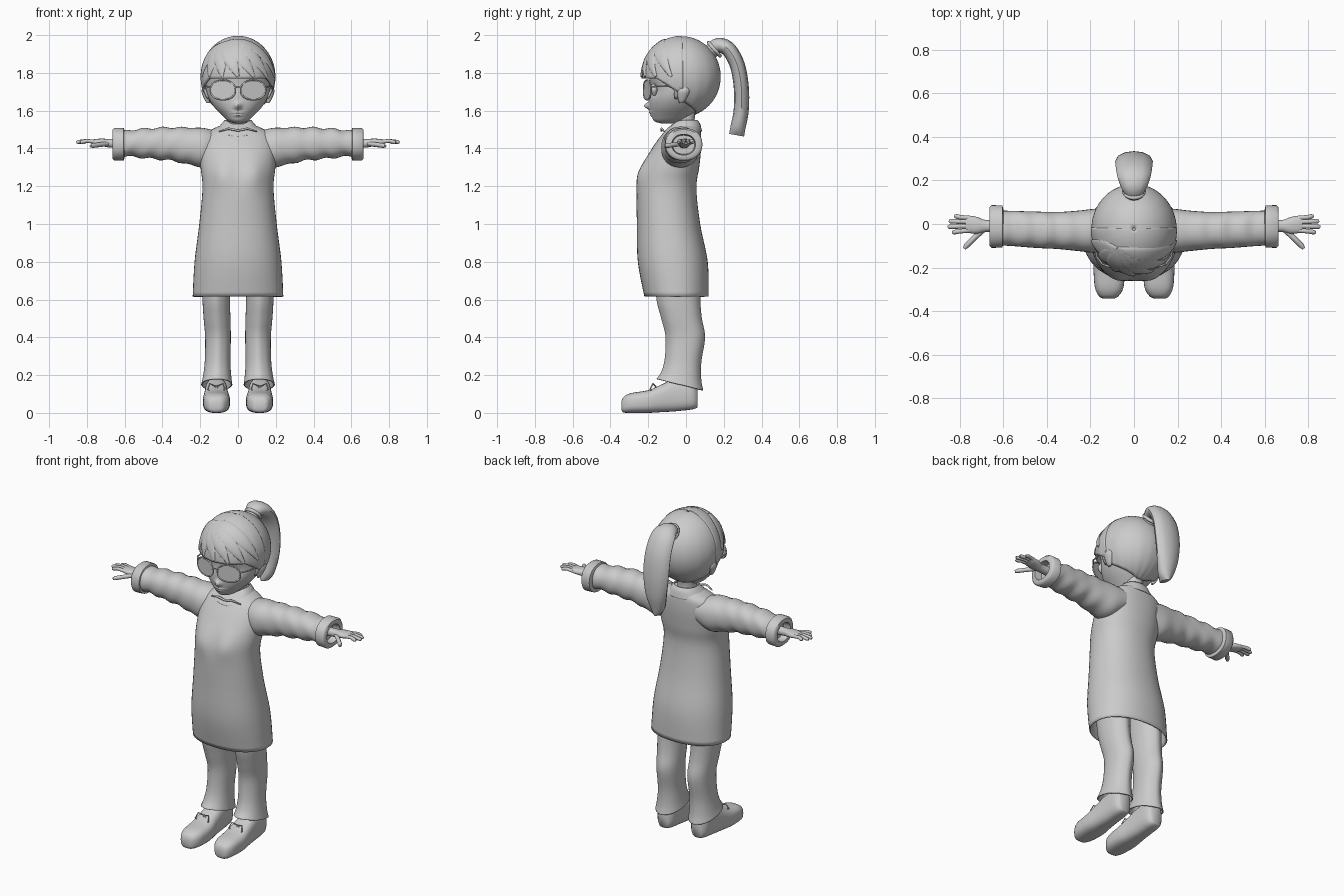
import bpy, bmesh, math
from mathutils import Vector

cube = bpy.data.objects.get("Cube")
if cube:
    bpy.data.objects.remove(cube)

grey = bpy.data.materials.new("plain_grey")
GREY = (0.6, 0.6, 0.6, 1)
grey.use_nodes = True
grey.diffuse_color = GREY
grey.node_tree.nodes["Principled BSDF"].inputs["Base Color"].default_value = GREY


def finish(ob, mirror=False, thick=0, angle=50):
    bpy.context.collection.objects.link(ob)
    ob.data.materials.append(grey)
    if ob.type == 'MESH':
        bpy.ops.object.select_all(action='DESELECT')
        ob.select_set(True)
        bpy.context.view_layer.objects.active = ob
        bpy.ops.object.shade_smooth_by_angle(angle=math.radians(angle))
    if thick:
        mod = ob.modifiers.new("thickness", 'SOLIDIFY')
        mod.thickness, mod.offset = thick, -1
    if mirror:
        ob.modifiers.new("mirror", 'MIRROR')
    return ob


def spline(keys, sub):
    """Catmull-Rom resampling of equal-length tuples."""
    out = []
    for i in range(len(keys) - 1):
        a, b, c, d = (keys[min(max(k, 0), len(keys) - 1)] for k in range(i - 1, i + 3))
        for s in range(sub):
            t = s / sub
            out.append([0.5 * (2 * q + (r - p) * t + (2 * p - 5 * q + 4 * r - u) * t * t
                        + (3 * q - p - 3 * r + u) * t ** 3) for p, q, r, u in zip(a, b, c, d)])
    return out + [list(keys[-1])]


def skin(name, rings, closed=True, caps=(True, True), **kw):
    """Bridge rows of points into a surface."""
    bm = bmesh.new()
    rows = [[bm.verts.new(p) for p in ring] for ring in rings]
    n = len(rows[0])
    for r0, r1 in zip(rows, rows[1:]):
        for i in range(n if closed else n - 1):
            j = (i + 1) % n
            bm.faces.new((r0[i], r0[j], r1[j], r1[i]))
    for use, row in zip(caps, (rows[0], rows[-1])):
        if use and closed:
            bm.faces.new(row)
    bmesh.ops.recalc_face_normals(bm, faces=bm.faces)
    me = bpy.data.meshes.new(name)
    bm.to_mesh(me)
    bm.free()
    return finish(bpy.data.objects.new(name, me), **kw)


def loft(name, axis, keys, sub=5, n=32, power=2.2, shape=None, **kw):
    """Keys are (position, a0, a1, b0, b1): extents of each section."""
    rings = []
    for t, a0, a1, b0, b1 in spline(keys, sub):
        ring = []
        for i in range(n):
            w = 2 * math.pi * i / n
            c, s = math.cos(w), math.sin(w)
            a = (a0 + a1) / 2 + (a1 - a0) / 2 * math.copysign(abs(c) ** (2 / power), c)
            b = (b0 + b1) / 2 + (b1 - b0) / 2 * math.copysign(abs(s) ** (2 / power), s)
            p = Vector({'x': (t, a, b), 'y': (a, t, b), 'z': (a, b, t)}[axis])
            ring.append(shape(p, w) if shape else p)
        rings.append(ring)
    return skin(name, rings, **kw)


def tube(name, pts, radius, mirror=True, cyclic=False):
    cu = bpy.data.curves.new(name, 'CURVE')
    cu.dimensions, cu.bevel_depth, cu.bevel_resolution, cu.use_fill_caps = '3D', radius, 2, True
    sp = cu.splines.new('POLY')
    sp.points.add(len(pts) - 1)
    for i, (pt, p) in enumerate(zip(sp.points, pts)):
        pt.co = (*p, 1)
        pt.radius = 1 if cyclic or i < len(pts) - 1 else 0.6
    sp.use_cyclic_u = cyclic
    return finish(bpy.data.objects.new(name, cu), mirror)


def bump(x, z, cx, cz, rx, rz):
    return math.exp(-((x - cx) / rx) ** 2 - ((z - cz) / rz) ** 2)


# Dress with a softly shaped chest
def chest(p, w):
    if math.sin(w) < 0:
        p.y -= 0.022 * bump(abs(p.x), p.z, 0.09, 1.27, 0.06, 0.08) * -math.sin(w)
    return p

loft("dress", 'z', [
    (0.615, -0.24, 0.24, -0.22, 0.12), (0.8, -0.23, 0.23, -0.255, 0.115),
    (1.0, -0.205, 0.205, -0.26, 0.075), (1.19, -0.188, 0.188, -0.26, 0.055),
    (1.3, -0.198, 0.198, -0.232, 0.07), (1.4, -0.2, 0.2, -0.18, 0.08),
    (1.47, -0.185, 0.185, -0.13, 0.08), (1.505, -0.13, 0.13, -0.1, 0.075),
    (1.53, -0.07, 0.07, -0.07, 0.06)],
    n=48, shape=chest, caps=(False, True), thick=0.008)

# Collar and small neck bow
loft("collar", 'z', [
    (1.49, -0.12, 0.12, -0.135, 0.085), (1.53, -0.088, 0.088, -0.095, 0.075),
    (1.55, -0.07, 0.07, -0.07, 0.06)], caps=(False, False), thick=0.008,
    shape=lambda p, w: p - Vector((0, 0, 0.025 * max(0, -math.sin(w)) ** 3)))
tube("neck_bow", [(0, -0.13, 1.495), (0.05, -0.13, 1.505), (0.1, -0.115, 1.49)], 0.006)

# Sleeves with gentle folds, and hollow cuffs
def folds(p, w):
    p.z += 0.005 * math.sin(p.x * 62 + 2 * math.sin(w)) * min(1, max(0, p.x - 0.2) * 8)
    return p

loft("sleeves", 'x', [
    (0.11, -0.1, 0.07, 1.34, 1.49), (0.18, -0.13, 0.07, 1.3, 1.508),
    (0.25, -0.125, 0.062, 1.313, 1.51), (0.35, -0.115, 0.055, 1.335, 1.512),
    (0.45, -0.11, 0.057, 1.345, 1.508), (0.55, -0.102, 0.06, 1.355, 1.5),
    (0.62, -0.098, 0.062, 1.36, 1.49)], sub=6, shape=folds, mirror=True)
loft("cuffs", 'x', [
    (0.6, -0.09, 0.065, 1.35, 1.495), (0.605, -0.108, 0.085, 1.337, 1.508),
    (0.655, -0.11, 0.087, 1.335, 1.508), (0.665, -0.1, 0.077, 1.345, 1.5),
    (0.664, -0.075, 0.05, 1.365, 1.475), (0.622, -0.07, 0.045, 1.37, 1.47)],
    sub=1, mirror=True)

# Hands
loft("palms", 'x', [
    (0.61, -0.038, 0.018, 1.4, 1.45), (0.68, -0.036, 0.018, 1.405, 1.45),
    (0.72, -0.045, 0.032, 1.412, 1.452), (0.755, -0.042, 0.038, 1.418, 1.45),
    (0.775, -0.036, 0.034, 1.424, 1.446)], n=16, mirror=True)
for name, y, x in (("index", -0.033, 0.835), ("middle", -0.011, 0.855),
                   ("ring", 0.011, 0.85), ("little", 0.031, 0.825)):
    tube(name + "_fingers", [(0.755, y * 0.9, 1.435), (0.8, y, 1.44),
                             (x - 0.008, y * 1.15, 1.434), (x, y * 1.2, 1.432)], 0.0105)
tube("thumbs", [(0.69, -0.025, 1.425), (0.73, -0.06, 1.42), (0.77, -0.1, 1.415),
                (0.78, -0.112, 1.412)], 0.0125)

# Trousers with a pressed crease and a hem that rises at the front
def crease(p, w):
    s = math.sin(w)
    p.y += math.copysign(0.006 * abs(s) ** 24, s)
    if p.z < 0.3:
        p.z += (0.3 - p.z) / 0.16 * (0.01 - 0.03 * s)
    return p

loft("trousers", 'z', [
    (0.14, 0.03, 0.195, -0.15, 0.085), (0.19, 0.036, 0.185, -0.125, 0.075),
    (0.27, 0.04, 0.176, -0.108, 0.075), (0.4, 0.038, 0.174, -0.102, 0.095),
    (0.5, 0.04, 0.182, -0.125, 0.078), (0.6, 0.042, 0.188, -0.15, 0.07),
    (0.75, 0.035, 0.19, -0.16, 0.07)],
    n=48, shape=crease, caps=(False, True), mirror=True, thick=0.006)

# Shoes and laces
loft("shoes", 'y', [
    (-0.342, 0.09, 0.145, 0.015, 0.06), (-0.33, 0.07, 0.162, 0.002, 0.085),
    (-0.29, 0.048, 0.18, 0, 0.105), (-0.2, 0.042, 0.186, 0, 0.12),
    (-0.13, 0.05, 0.18, 0.004, 0.15), (-0.06, 0.055, 0.175, 0.008, 0.18),
    (0.03, 0.06, 0.17, 0.018, 0.18), (0.06, 0.08, 0.15, 0.028, 0.14)],
    sub=4, power=2.8, mirror=True, angle=70)
for side in (-1, 1):
    tube("lace_loop", [(0.115, -0.16, 0.14), (0.115 + side * 0.035, -0.175, 0.155),
                       (0.115 + side * 0.045, -0.19, 0.125), (0.115 + side * 0.03, -0.18, 0.11),
                       (0.115, -0.16, 0.14)], 0.004)

# Neck and face
loft("neck", 'z', [(1.48, -0.065, 0.065, -0.07, 0.055), (1.55, -0.05, 0.05, -0.065, 0.045),
                   (1.62, -0.055, 0.055, -0.07, 0.06)], sub=3)

def features(p, w):
    if math.sin(w) < 0:
        p.y -= 0.03 * bump(p.x, p.z, 0, 1.625, 0.016, 0.018)
        p.y -= 0.01 * bump(p.x, p.z, 0, 1.59, 0.03, 0.006)
        p.y -= 0.009 * bump(p.x, p.z, 0, 1.575, 0.022, 0.006)
        p.y += 0.012 * bump(abs(p.x), p.z, 0.085, 1.71, 0.045, 0.035)
    return p

loft("face", 'z', [
    (1.532, -0.02, 0.02, -0.13, -0.05), (1.545, -0.052, 0.052, -0.168, -0.01),
    (1.575, -0.085, 0.085, -0.182, 0.03), (1.62, -0.127, 0.127, -0.192, 0.07),
    (1.67, -0.157, 0.157, -0.195, 0.11), (1.73, -0.172, 0.172, -0.19, 0.14),
    (1.82, -0.175, 0.175, -0.19, 0.15), (1.92, -0.12, 0.12, -0.13, 0.09)],
    sub=9, n=96, power=2.1, shape=features)
loft("ears", 'z', [(1.64, 0.152, 0.165, -0.035, -0.015), (1.66, 0.15, 0.178, -0.042, 0),
                   (1.7, 0.16, 0.193, -0.045, 0.018), (1.725, 0.165, 0.188, -0.035, 0.012)],
     n=16, mirror=True)
loft("eyes", 'z', [(1.68, 0.065, 0.105, -0.175, -0.16), (1.71, 0.05, 0.12, -0.186, -0.15),
                   (1.74, 0.065, 0.105, -0.182, -0.16)], n=20, mirror=True)

# Glasses: thin plates in wire rims with a bridge and side arms
def rim_point(w, r=1):
    x = 0.08 + 0.066 * r * math.cos(w)
    z = 1.71 + 0.052 * r * math.copysign(abs(math.sin(w)) ** 0.85, math.sin(w))
    return Vector((x, -0.222 + 0.32 * max(0, x - 0.03) ** 1.0, z))

rim = [rim_point(2 * math.pi * i / 32) for i in range(32)]
tube("glasses_rims", rim, 0.0045, cyclic=True)
skin("glasses_lenses", [[p + Vector((0, d, 0)) for p in rim] for d in (-0.002, 0.002)], mirror=True)
tube("glasses_bridge", [(-0.02, -0.222, 1.72), (0, -0.225, 1.728), (0.02, -0.222, 1.72)], 0.004, False)
tube("glasses_arms", [(0.145, -0.185, 1.725), (0.172, -0.15, 1.73), (0.19, -0.02, 1.725)], 0.0045)


# Hair shells wrapped over the head down to a varying edge
def on_head(d, r=1):
    return Vector((0, -0.024, 1.78)) + r * Vector((0.198 * d.x, 0.21 * d.y, 0.216 * d.z))

def shell(name, start, end, edge, r, wave):
    rings = []
    for k in range(25):
        ring = []
        for i in range(65):
            w = math.radians(start + (end - start) * i / 64)
            lat = 0.03 + (math.acos((edge(w) - 1.78) / 0.216) - 0.03) * k / 24
            d = Vector((math.sin(lat) * math.cos(w), math.sin(lat) * math.sin(w), math.cos(lat)))
            ring.append(on_head(d, r + wave * math.sin(w * 18) * (k / 24) ** 2))
        rings.append(ring)
    return skin(name, rings, closed=False, thick=0.012)

shell("back_hair", -12, 192, lambda w: 1.66 - 0.085 * max(0, math.sin(w)) ** 0.7, 0.99, 0.004)
shell("front_hair", -182, 2, lambda w: 1.685 + 0.085 * min(1, 1.6 * abs(math.sin(w))), 1.0, 0.005)


# Tapered flat locks swept out from the parting
def ribbon(name, pts, widths, thick, across, **kw):
    rings = []
    for i, (p, h) in enumerate(zip(pts, widths)):
        ahead = (pts[min(i + 1, len(pts) - 1)] - pts[max(i - 1, 0)]).normalized()
        side = across(p, ahead).normalized()
        up = side.cross(ahead)
        rings.append([p + side * h * math.cos(a) + up * thick * math.sin(a)
                      for a in (math.tau * j / 12 for j in range(12))])
    return skin(name, rings, **kw)

crown = Vector((-0.38, -0.42, 0.82)).normalized()
for deg in range(-165, -14, 25):
    a = math.radians(deg)
    tip = Vector((math.cos(a), math.sin(a), 0.0)).normalized()
    path = [on_head(crown.slerp(tip, t / 10), 1.0) for t in range(11)]
    ribbon("fringe_lock", path, [0.008 + 0.032 * math.sin(math.pi * (t / 10) ** 0.8) for t in range(11)],
           0.007, lambda p, f: f.cross(p - Vector((0, -0.024, 1.78))))

# Ponytail and its tie
tail = spline([(0, 0.13, 1.91, 0.035), (0, 0.17, 1.945, 0.06), (0, 0.225, 1.925, 0.078),
               (0, 0.272, 1.84, 0.085), (0, 0.293, 1.72, 0.085), (0, 0.292, 1.6, 0.07),
               (0, 0.275, 1.51, 0.045), (0, 0.268, 1.47, 0.015)], 5)
ribbon("ponytail", [Vector(k[:3]) for k in tail], [k[3] for k in tail], 0.04,
       lambda p, f: Vector((1, 0, 0)))
tube("hair_tie", [(0.045 * math.cos(a), 0.15 + 0.03 * math.sin(a), 1.925 - 0.035 * math.sin(a))
                  for a in (math.tau * i / 16 for i in range(16))], 0.01, False, True)
